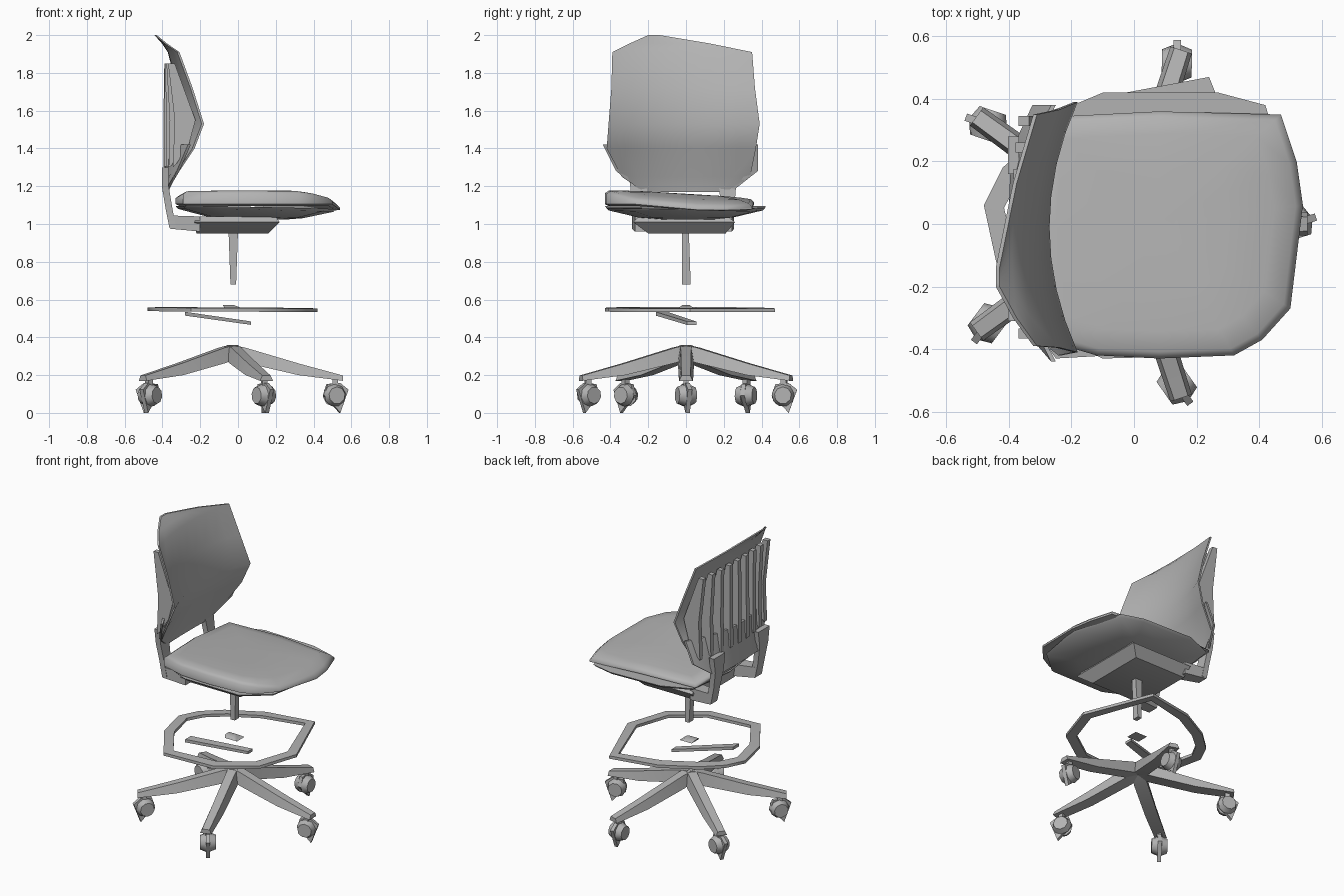
import bpy, bmesh, math
from mathutils import Matrix, Vector

cube = bpy.data.objects.get("Cube")
if cube:
    bpy.data.objects.remove(cube, do_unlink=True)

grey = bpy.data.materials.new("mid_grey")
grey.use_nodes = True
grey.diffuse_color = (0.45, 0.45, 0.45, 1)
grey.node_tree.nodes["Principled BSDF"].inputs["Base Color"].default_value = (0.45, 0.45, 0.45, 1)


def finish(name, bm, matrix=None, angle=40):
    if matrix:
        bmesh.ops.transform(bm, matrix=matrix, verts=bm.verts)
    bmesh.ops.recalc_face_normals(bm, faces=bm.faces)
    mesh = bpy.data.meshes.new(name)
    bm.to_mesh(mesh)
    bm.free()
    mesh.materials.append(grey)
    obj = bpy.data.objects.new(name, mesh)
    bpy.context.collection.objects.link(obj)
    bpy.ops.object.select_all(action='DESELECT')
    obj.select_set(True)
    bpy.context.view_layer.objects.active = obj
    bpy.ops.object.shade_smooth_by_angle(angle=math.radians(angle))


def loft(name, rings, matrix=None, closed=False, angle=40):
    """Skin a list of equal point rings; cap the ends or close the loop."""
    bm = bmesh.new()
    loops = [[bm.verts.new(p) for p in ring] for ring in rings]
    n = len(loops[0])
    pairs = list(zip(loops, loops[1:]))
    if closed:
        pairs.append((loops[-1], loops[0]))
    else:
        bm.faces.new(loops[0])
        bm.faces.new(loops[-1])
    for a, b in pairs:
        for i in range(n):
            j = (i + 1) % n
            bm.faces.new((a[i], a[j], b[j], b[i]))
    finish(name, bm, matrix, angle)


def shell(name, rows, thick, cols=9):
    """Curved panel: each row is z, edge x, centre x, lowest y, highest y."""
    rings = []
    for z, edge, mid, y0, y1 in rows:
        front = []
        for i in range(cols):
            t = i / (cols - 1)
            front.append((mid + (edge - mid) * (2 * t - 1) ** 2, y0 + (y1 - y0) * t, z))
        rings.append(front + [(x - thick, y, z) for x, y, z in reversed(front)])
    loft(name, rings)


def rect(x, y, z, w, h):
    """Ring in the yz plane."""
    return [(x, y + a * w, z + b * h) for a, b in ((-1, -1), (1, -1), (1, 1), (-1, 1))]


def flat(x0, x1, y0, y1, z):
    return [(x0, y0, z), (x1, y0, z), (x1, y1, z), (x0, y1, z)]


# Backrest: dished front panel and wrapped lower band
shell("backrest_panel", [
    (1.17, -0.37, -0.375, -0.22, 0.21),
    (1.25, -0.33, -0.36, -0.34, 0.34),
    (1.40, -0.23, -0.30, -0.42, 0.37),
    (1.53, -0.18, -0.27, -0.41, 0.39),
    (1.72, -0.24, -0.31, -0.395, 0.365),
    (1.91, -0.31, -0.36, -0.39, 0.35),
    (1.955, -0.375, -0.39, -0.30, 0.13),
    (2.00, -0.43, -0.43, -0.20, -0.14)], 0.012)
shell("backrest_lower_band", [
    (1.17, -0.375, -0.385, -0.23, 0.24),
    (1.28, -0.31, -0.375, -0.37, 0.38),
    (1.42, -0.25, -0.37, -0.44, 0.38)], 0.015)

# Vertical ribs behind the backrest, bowed forward towards the sides
for i in range(9):
    t = (i - 4) / 4
    y = 0.34 * t - 0.01
    side = [(-0.395, 1.30, 0.05), (-0.355, 1.32, 0.03), (-0.32, 1.42, 0.06), (-0.295, 1.55, 0.07),
            (-0.36, 1.85, 0.025), (-0.39, 1.85, 0.02), (-0.395, 1.55, 0.06)]
    loft("backrest_rib", [[(x + k * t * t, y + d, z) for x, z, k in side] for d in (-0.016, 0.016)], angle=25)

# Separate arms joining the backrest to the seat mechanism
for y in (-0.25, 0.22):
    path = [(-0.385, 1.30, 0.06), (-0.385, 1.20, 0.045), (-0.365, 1.08, 0.035), (-0.345, 0.98, 0.035)]
    loft("backrest_arm", [flat(x - 0.018, x + 0.018, y - w, y + w, z) for x, z, w in path])
    loft("mechanism_arm", [rect(-0.36, y, 1.01, 0.035, 0.035), rect(-0.20, y * 0.9, 1.0, 0.045, 0.04)])

# Seat: tilted cushion with a waterfall front
outline = [(0.47, 0.35), (0.52, 0.20), (0.54, 0.06), (0.50, -0.27), (0.41, -0.37), (0.32, -0.42),
           (0.08, -0.43), (-0.12, -0.42), (-0.29, -0.37), (-0.33, 0.0), (-0.31, 0.34), (0.08, 0.36)]


def seat_ring(scale, lift, ceiling=2):
    ring = []
    for x, y in outline:
        px, py = 0.08 + (x - 0.08) * scale, y * scale
        top = 1.155 - 0.55 * max(0, px - 0.25) ** 2 - 0.06 * py + lift
        ring.append((px, py, min(top, ceiling)))
    return ring


loft("seat_cushion", [seat_ring(0.12, 0.005), seat_ring(0.5, 0.005), seat_ring(0.8, 0.002),
                      seat_ring(0.95, -0.003), seat_ring(1.0, -0.018),
                      seat_ring(1.0, -0.03, 1.105), seat_ring(0.95, -0.04, 1.095)], angle=60)

# Seat pan under the cushion
pan = [(0.42, 0.38), (0.27, 0.42), (-0.10, 0.42), (-0.29, 0.34), (-0.33, 0.0),
       (-0.29, -0.34), (-0.1, -0.43), (0.30, -0.42), (0.46, -0.28), (0.52, 0.05)]
loft("seat_pan", [[(0.08 + (x - 0.08) * s, y * s, z - 0.03 * max(0, x) * s) for x, y in pan]
                  for s, z in ((1, 1.095), (0.97, 1.08), (0.6, 1.04), (0.4, 1.03))], angle=50)

# Mechanism below the seat
loft("seat_mechanism", [flat(-0.22, 0.16, -0.20, 0.21, 0.95), flat(-0.23, 0.22, -0.28, 0.26, 1.01),
                        flat(-0.22, 0.20, -0.25, 0.22, 1.04)])
loft("gas_column", [flat(-0.04, -0.01, -0.02, 0.025, 0.68), flat(-0.05, 0.0, -0.02, 0.015, 0.96)])

# Foot ring with its spoke and collar
hoop = [(0.24, 0.47), (-0.08, 0.41), (-0.30, 0.29), (-0.42, 0.18), (-0.48, 0.06), (-0.43, -0.17),
        (-0.25, -0.43), (0.10, -0.41), (0.33, -0.25), (0.42, 0.02)]
sections = []
for x, y in hoop:
    k = 1 - 0.065 / math.hypot(x, y)
    z = 0.545 - 0.005 * x
    sections.append([(x, y, z - 0.009), (x, y, z + 0.01), (x * k, y * k, z + 0.013), (x * k, y * k, z - 0.006)])
loft("foot_ring", sections, closed=True)
loft("foot_ring_spoke", [rect(-0.28, -0.13, 0.525, 0.03, 0.01), rect(0.07, 0.03, 0.475, 0.025, 0.009)])
loft("foot_ring_collar", [flat(-0.07, 0.02, -0.04, 0.04, 0.555), flat(-0.08, -0.02, -0.02, 0.02, 0.57)])


# Five-star base with twin-wheel casters
def wheel(name, matrix):
    bm = bmesh.new()
    bmesh.ops.create_cone(bm, cap_ends=True, segments=9, radius1=0.06, radius2=0.045, depth=0.036)
    finish(name, bm, matrix)


hub = Vector((-0.03, 0, 0))
for i in range(5):
    turn = Matrix.Translation(hub) @ Matrix.Rotation(math.radians(72 * i), 4, 'Z')
    leg = []
    for r, top, low, wt, wb in ((0.0, 0.36, 0.29, 0.03, 0.035), (0.07, 0.345, 0.265, 0.028, 0.042),
                                (0.35, 0.262, 0.20, 0.026, 0.04), (0.585, 0.198, 0.17, 0.023, 0.036)):
        leg.append([(r, -wb, low), (r, wb, low), (r, wt, top), (r, -wt, top)])
    loft("base_leg", leg, turn)
    loft("caster_stem", [flat(0.53, 0.56, -0.014, 0.014, z) for z in (0.10, 0.19)], turn)
    # Swivelled wheels and a hood between them
    spin = turn @ Matrix.Translation((0.54, 0, 0.093)) @ Matrix.Rotation(0.3, 4, 'Z')
    for s in (-1, 1):
        wheel("caster_wheel", spin @ Matrix.Translation((0, s * 0.03, 0))
              @ Matrix.Rotation(-s * math.pi / 2, 4, 'X'))
    hood = [(-0.06, 0.0), (-0.04, 0.06), (0.03, 0.065), (0.075, 0.03), (0.03, -0.093), (0.0, -0.06)]
    loft("caster_hood", [[(x, y, z) for x, z in hood] for y in (-0.012, 0.012)], spin, angle=25)
